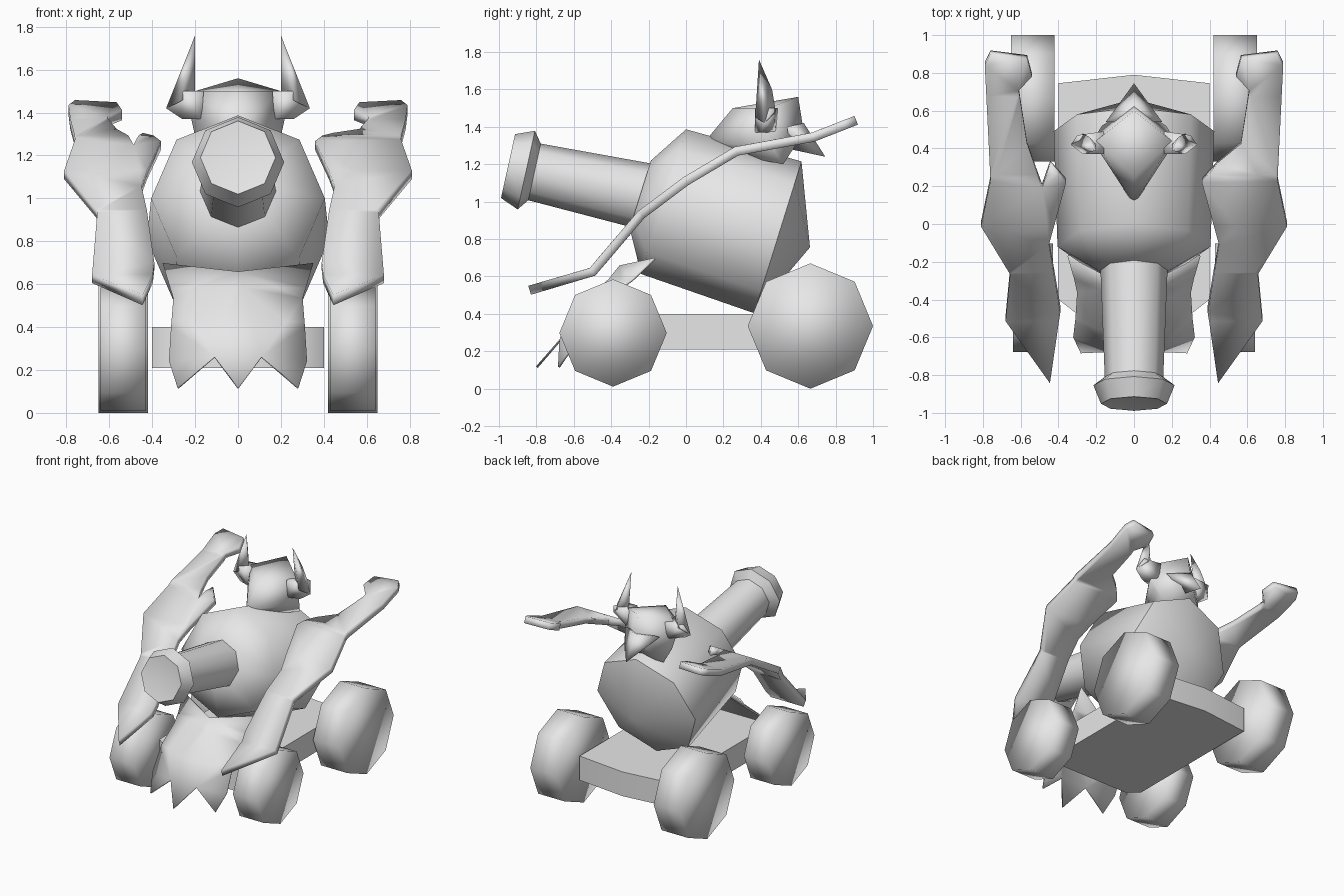
import bpy, bmesh, math
from mathutils import Vector

if "Cube" in bpy.data.objects:
    bpy.data.objects.remove(bpy.data.objects["Cube"])

grey = bpy.data.materials.new("light_grey")
grey.diffuse_color = (0.8, 0.8, 0.8, 1)
grey.use_nodes = True
grey.node_tree.nodes["Principled BSDF"].inputs["Base Color"].default_value = grey.diffuse_color


def finish(name, bm, angle=None):
    bmesh.ops.recalc_face_normals(bm, faces=bm.faces[:])
    mesh = bpy.data.meshes.new(name)
    bm.to_mesh(mesh)
    bm.free()
    mesh.materials.append(grey)
    ob = bpy.data.objects.new(name, mesh)
    bpy.context.collection.objects.link(ob)
    bpy.ops.object.select_all(action='DESELECT')
    ob.select_set(True)
    bpy.context.view_layer.objects.active = ob
    if angle:
        bpy.ops.object.shade_smooth_by_angle(angle=math.radians(angle))
    else:
        bpy.ops.object.shade_smooth()
    return ob


def lathe(name, base, axis, rings, angle=None):
    """Eight-sided loft; each ring is (distance along axis, radius)."""
    bm = bmesh.new()
    base, axis = Vector(base), Vector(axis).normalized()
    u = Vector((0, 0, 1))
    u = (u - axis * u.dot(axis)).normalized()
    v = axis.cross(u)
    loops = []
    for d, r in rings:
        c = base + axis * d
        if r == 0:
            loops.append([bm.verts.new(c)] * 8)
        else:
            loops.append([bm.verts.new(c + r * (u * math.cos(k * math.pi / 4)
                          + v * math.sin(k * math.pi / 4))) for k in range(8)])
    for a, b in zip(loops, loops[1:]):
        for k in range(8):
            j = (k + 1) % 8
            bm.faces.new(list(dict.fromkeys((a[k], a[j], b[j], b[k]))))
    for loop in (loops[0], loops[-1]):
        if loop[0] is not loop[1]:
            bm.faces.new(loop)
    return finish(name, bm, angle)


def hull(name, pts, mirror=True, angle=None, s=1):
    bm = bmesh.new()
    for x, y, z in pts:
        bm.verts.new((s * x, y, z))
        if mirror and x:
            bm.verts.new((-x, y, z))
    res = bmesh.ops.convex_hull(bm, input=bm.verts[:])
    bmesh.ops.delete(bm, geom=[g for g in res["geom_interior"]
                     if isinstance(g, bmesh.types.BMVert)], context='VERTS')
    return finish(name, bm, angle)


def interp(table, t):
    for (a, fa), (b, fb) in zip(table, table[1:]):
        if t <= b:
            break
    return fa + (fb - fa) * (t - a) / (b - a)


def sheet(name, outline, axis, cuts, place, thick, angle):
    """Flat outline cut into strips along an axis, bent by place(), thickened."""
    bm = bmesh.new()
    f = bm.faces.new([bm.verts.new((a, b, 0)) for a, b in outline])
    bmesh.ops.triangulate(bm, faces=[f])
    for c in cuts:
        co = [0, 0, 0]
        co[axis] = c
        no = [0, 0, 0]
        no[axis] = 1
        bmesh.ops.bisect_plane(bm, geom=bm.verts[:] + bm.edges[:] + bm.faces[:],
                               plane_co=co, plane_no=no, dist=1e-5)
    for v in bm.verts:
        v.co = place(v.co.x, v.co.y)
    ob = finish(name, bm, angle)
    mod = ob.modifiers.new("thickness", 'SOLIDIFY')
    mod.thickness = thick
    mod.offset = 0
    return ob


# wheels
for s, side in ((1, "right"), (-1, "left")):
    lathe("front_wheel_" + side, (s * 0.43, -0.39, 0.298), (s, 0, 0),
          [(0, 0.287), (0.21, 0.287)])
    lathe("rear_wheel_" + side, (s * 0.42, 0.665, 0.335), (s, 0, 0),
          [(0, 0.335), (0.23, 0.335)])

# chassis with chamfered front and bulging rear
plan = [(0, 0.79), (0.4, 0.745), (0.4, -0.4), (0.31, -0.47)]
hull("chassis", [(x, y, z) for x, y in plan for z in (0.21, 0.4)], angle=50)

# barrel body, tilted down to the rear
lathe("body", (0, -0.12, 1.0), (0, 0.955, -0.298),
      [(-0.13, 0.19), (0, 0.405), (0.64, 0.425), (0.82, 0)], 60)

# cannon with flared muzzle and shallow bore
lathe("cannon", (0, -0.18, 1.02), (0, -0.975, 0.215),
      [(0, 0.18), (0.645, 0.155), (0.69, 0.215), (0.79, 0.175), (0.765, 0)], 50)

# head, helmet and rear neck guard
hull("head", [(0, 0.1, 1.32), (0.2, 0.46, 1.29), (0.17, 0.52, 1.2), (0, 0.15, 1.27),
              (0, 0.25, 1.5), (0, 0.6, 1.56), (0.2, 0.44, 1.5),
              (0.22, 0.44, 1.38), (0, 0.63, 1.37)])
hull("neck_guard", [(0, 0.745, 1.24), (0.15, 0.54, 1.4), (0, 0.63, 1.42),
                    (0, 0.56, 1.28)])

# horns: a stub out from the helmet and a spike upward
for s, side in ((1, "right"), (-1, "left")):
    hull("horn_stub_" + side,
         [(0.16, 0.37, 1.5), (0.16, 0.49, 1.5), (0.17, 0.37, 1.37),
          (0.17, 0.48, 1.37), (0.26, 0.4, 1.37), (0.335, 0.42, 1.42),
          (0.3, 0.47, 1.5), (0.25, 0.37, 1.5)], False, None, s)
    hull("horn_spike_" + side,
         [(0.2, 0.39, 1.76), (0.335, 0.42, 1.42), (0.2, 0.42, 1.5),
          (0.27, 0.37, 1.45), (0.27, 0.48, 1.48), (0.235, 0.46, 1.6)],
         False, None, s)

# long flat arms bent along their length
arm = [(0.79, 0.85), (0.76, 0.91), (0.566, 0.885), (0.54, 0.79), (0.61, 0.715),
       (0.566, 0.43), (0.487, 0.2), (0.444, 0.33), (0.36, 0.23), (0.45, -0.095),
       (0.39, -0.45), (0.445, -0.836), (0.68, -0.5), (0.656, -0.25),
       (0.81, 0), (0.76, 0.24)]
arm_z = [(-0.84, 0.525), (-0.5, 0.625), (-0.24, 0.93), (0, 1.11),
         (0.27, 1.27), (0.68, 1.345), (0.91, 1.435)]
for s, side in ((1, "right"), (-1, "left")):
    sheet("arm_" + side, [(s * x, y) for x, y in arm], 1,
          [y for y, _ in arm_z[1:-1]],
          lambda x, y: (x, y, interp(arm_z, y)), 0.05, 40)

# ragged front apron, swept back at the sides
half = [(0.35, 0.695), (0.3, 0.53), (0.31, 0.4), (0.32, 0.24),
        (0.28, 0.115), (0.11, 0.26)]
apron = [(0, 0.655)] + half + [(0, 0.115)] + [(-x, z) for x, z in reversed(half)]
apron_y = [(0.11, -0.8), (0.42, -0.63), (0.58, -0.42), (0.7, -0.31)]
bent = sheet("apron", apron, 1, (0.42, 0.58),
             lambda x, z: (x, interp(apron_y, z) + 0.42 * abs(x), z), 0.012, 60)
